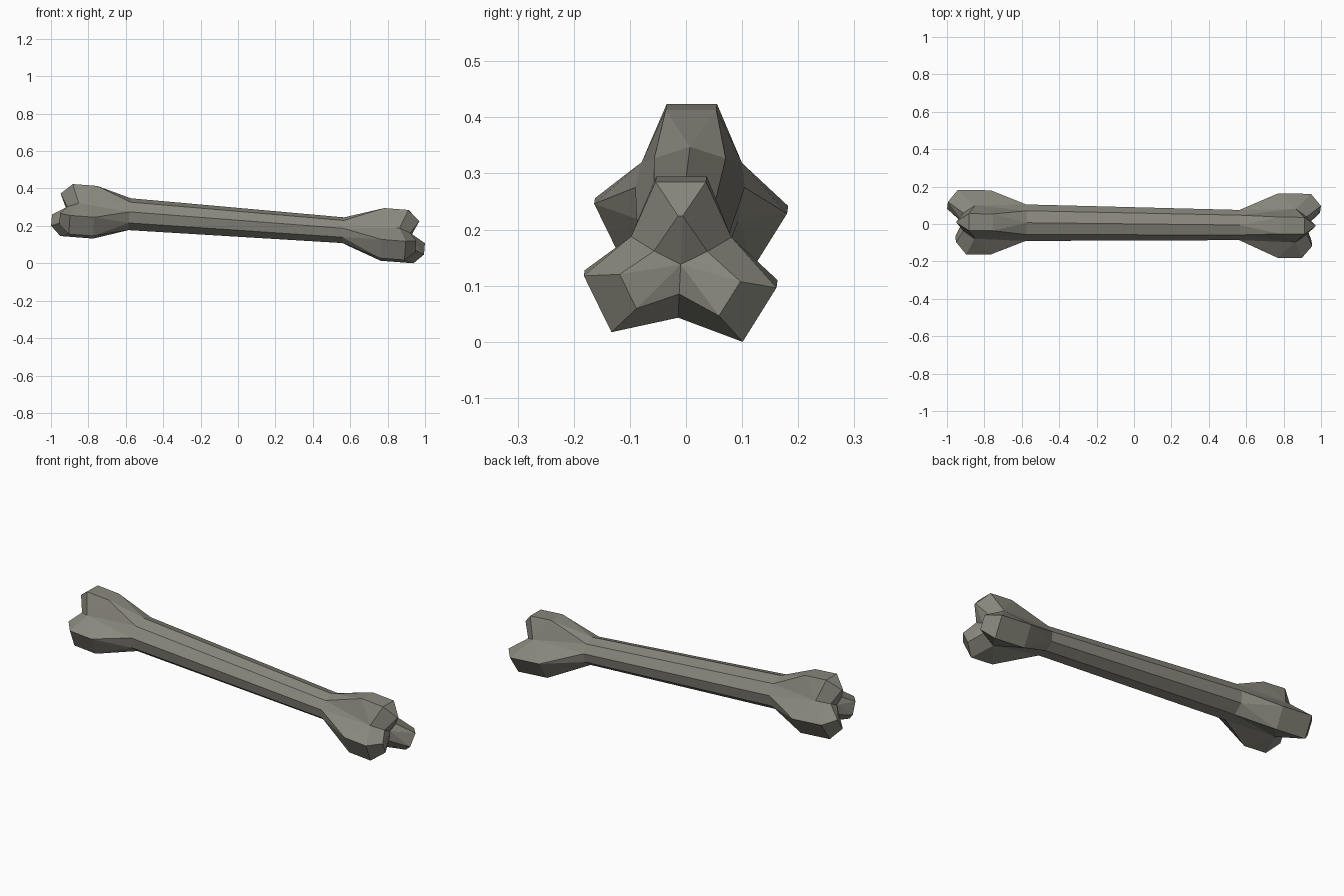
import bpy, bmesh
from math import cos, sin, radians
from mathutils import Vector, Matrix

if "Cube" in bpy.data.objects:
    bpy.data.objects.remove(bpy.data.objects["Cube"])

# Lobes around the shaft: angle, reach, half width, shoulder x, tip x, tip reach, tip half width
LOBES = [(-32, .166, .057, .947, 1.0, .104, .036),
         (90, .146, .045, .900, .962, .090, .004),
         (206, .165, .056, .900, .955, .104, .034)]
VALLEYS = [26, 153, 267]      # angle of the groove after each lobe


def polar(x, angle, r, side=0.0):
    a = radians(angle)
    return Vector((x, r * cos(a) - side * sin(a), r * sin(a) + side * cos(a)))


bm = bmesh.new()


def build_end(s, shaft_x, ry, rz, lift):
    """One knobbed end (s = +1 or -1). Returns its nine-sided shaft ring."""
    v = lambda x, *p: bm.verts.new(polar(s * x, *p))
    centre = v(.92, 0, 0)
    # ring order per lobe: flank, root, flank
    ring = [bm.verts.new((s * shaft_x, ry * cos(radians(a)), rz * sin(radians(a)) + lift))
            for a in range(-70, 290, 40)]
    valleys = [(v(.86, a, .1), v(.92, a, .053)) for a in VALLEYS]
    for i, (ang, r, w, bx, tx, tr, tw) in enumerate(LOBES):
        a0, a1, b0, b1, t0, t1 = [v(x, ang, d, k * h) for x, d, h in
                                  ((.77, r, w), (bx, r, w), (tx, tr, tw)) for k in (-1, 1)]
        f0, root, f1 = ring[3 * i:3 * i + 3]
        bm.faces.new((root, a0, a1))              # ramp up from the shaft
        bm.faces.new((a0, b0, b1, a1))            # outer face
        bm.faces.new((b0, t0, t1, b1))            # bevelled tip
        bm.faces.new((t0, centre, t1))            # slope into the middle
        for f, (va, vc), a, b, t in ((f0, valleys[i - 1], a0, b0, t0), (f1, valleys[i], a1, b1, t1)):
            bm.faces.new((root, f, a))
            bm.faces.new((f, va, a))
            bm.faces.new((a, va, b))
            bm.faces.new((va, vc, t, b))
            bm.faces.new((t, vc, centre))
        bm.faces.new((f1, ring[(3 * i + 3) % 9], valleys[i][0]))
    return ring


left = build_end(-1, .585, .099, .088, .006)
right = build_end(1, .56, .082, .071, .009)

# Shaft
for i in range(9):
    j = (i + 1) % 9
    bm.faces.new((left[i], left[j], right[j], right[i]))

# Tilt the bone, then stand it on the ground and centre it
bm.transform(Matrix.Rotation(-.011, 4, 'Z') @ Matrix.Rotation(.077, 4, 'Y'))
axes = [[v.co[k] for v in bm.verts] for k in range(3)]
mid = [(min(a) + max(a)) / 2 for a in axes]
bm.transform(Matrix.Translation((-mid[0], -mid[1], -min(axes[2]))))
bmesh.ops.recalc_face_normals(bm, faces=bm.faces)

mesh = bpy.data.meshes.new("bone")
bm.to_mesh(mesh)
bm.free()
mat = bpy.data.materials.new("grey bone")
mat.diffuse_color = (.25, .245, .205, 1)
mat.use_nodes = True
mat.node_tree.nodes["Principled BSDF"].inputs["Base Color"].default_value = mat.diffuse_color
mesh.materials.append(mat)
bpy.context.collection.objects.link(bpy.data.objects.new("bone", mesh))
